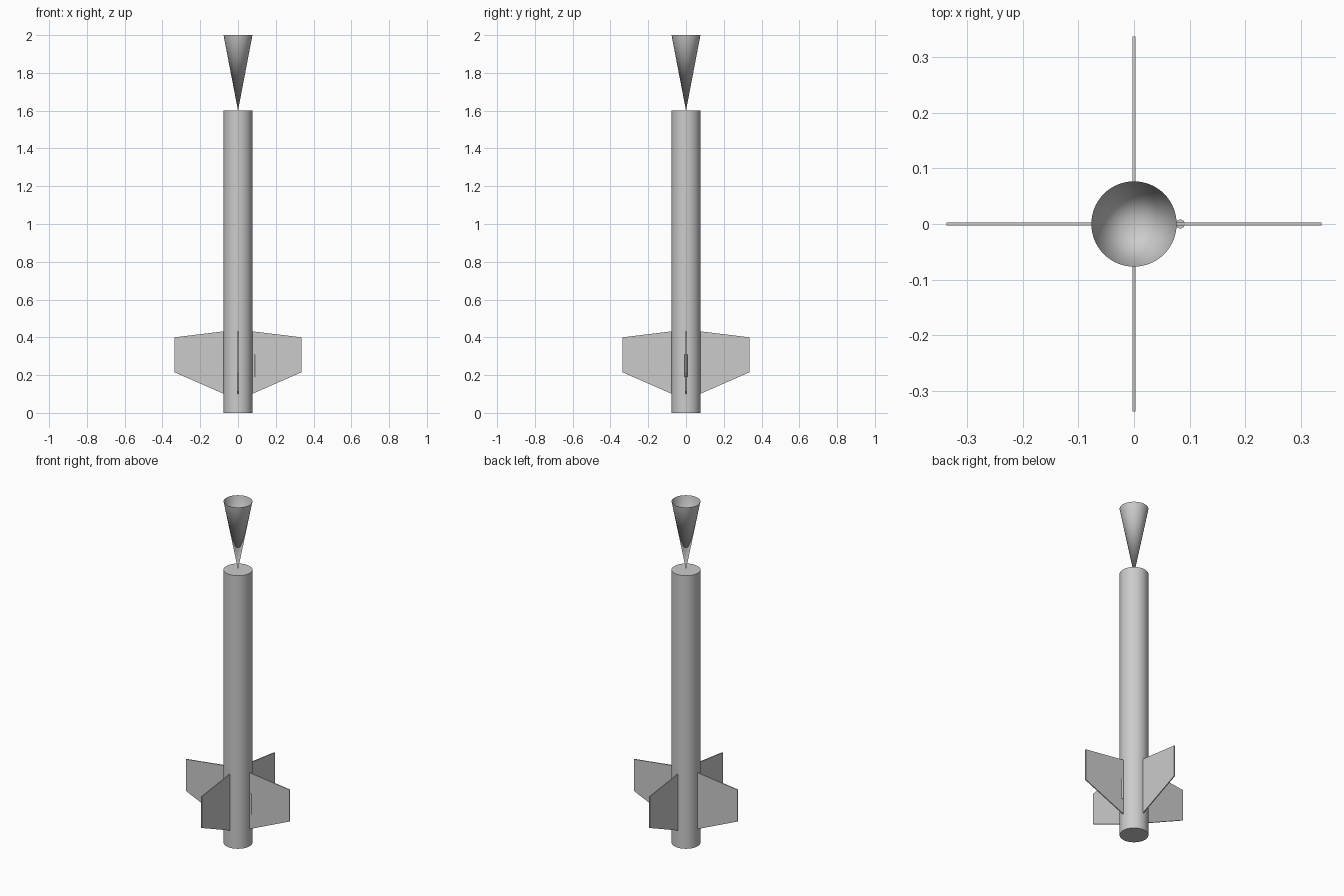
import bpy, bmesh, math
from mathutils import Matrix, Vector

cube = bpy.data.objects.get("Cube")
if cube:
    bpy.data.objects.remove(cube, do_unlink=True)

RADIUS = 0.0765
BODY_TOP = 1.6
TOP = 2.0

grey = bpy.data.materials.new("plain grey")
grey.use_nodes = True
colour = (0.6, 0.6, 0.6, 1)
grey.diffuse_color = colour
grey.node_tree.nodes["Principled BSDF"].inputs["Base Color"].default_value = colour


def add_object(name, bm, smooth=False):
    """Turn a bmesh into a named, coloured object."""
    mesh = bpy.data.meshes.new(name)
    bm.to_mesh(mesh)
    bm.free()
    mesh.materials.append(grey)
    obj = bpy.data.objects.new(name, mesh)
    bpy.context.collection.objects.link(obj)
    if smooth:
        bpy.ops.object.select_all(action='DESELECT')
        obj.select_set(True)
        bpy.context.view_layer.objects.active = obj
        bpy.ops.object.shade_smooth_by_angle(angle=math.radians(35))
    return obj


def add_round(name, r_low, r_high, z_low, z_high, x=0, sides=64, caps=True):
    """Upright cylinder or cone between two heights."""
    bm = bmesh.new()
    place = Matrix.Translation((x, 0, (z_low + z_high) / 2))
    bmesh.ops.create_cone(bm, cap_ends=caps, segments=sides, radius1=r_low,
                          radius2=r_high, depth=z_high - z_low, matrix=place)
    bmesh.ops.remove_doubles(bm, verts=bm.verts, dist=1e-5)
    return add_object(name, bm, smooth=True)


def add_fin(name, angle):
    """Tapered flat plate standing out from the body."""
    thick = 0.006
    outline = [(RADIUS - 0.003, 0.1), (0.336, 0.215), (0.336, 0.4), (RADIUS - 0.003, 0.432)]
    bm = bmesh.new()
    face = bm.faces.new([bm.verts.new((x, -thick / 2, z)) for x, z in outline])
    out = bmesh.ops.extrude_face_region(bm, geom=[face])
    moved = [v for v in out["geom"] if isinstance(v, bmesh.types.BMVert)]
    bmesh.ops.translate(bm, verts=moved, vec=Vector((0, thick, 0)))
    bmesh.ops.recalc_face_normals(bm, faces=bm.faces)
    bmesh.ops.rotate(bm, verts=bm.verts, cent=(0, 0, 0), matrix=Matrix.Rotation(angle, 3, 'Z'))
    return add_object(name, bm)


# Body tube, closed at both ends
add_round("body_tube", RADIUS, RADIUS, 0, BODY_TOP)

# Hollow cone balanced on its tip, open at the top
add_round("nose_cone", 0, RADIUS, BODY_TOP, TOP, caps=False)

# Four fins around the tube
for i, side in enumerate(("left", "back", "right", "front")):
    add_fin(side + "_fin", i * math.pi / 2)

# Small guide rod beside the tube
add_round("launch_lug", 0.008, 0.008, 0.19, 0.31, x=0.083, sides=32)
